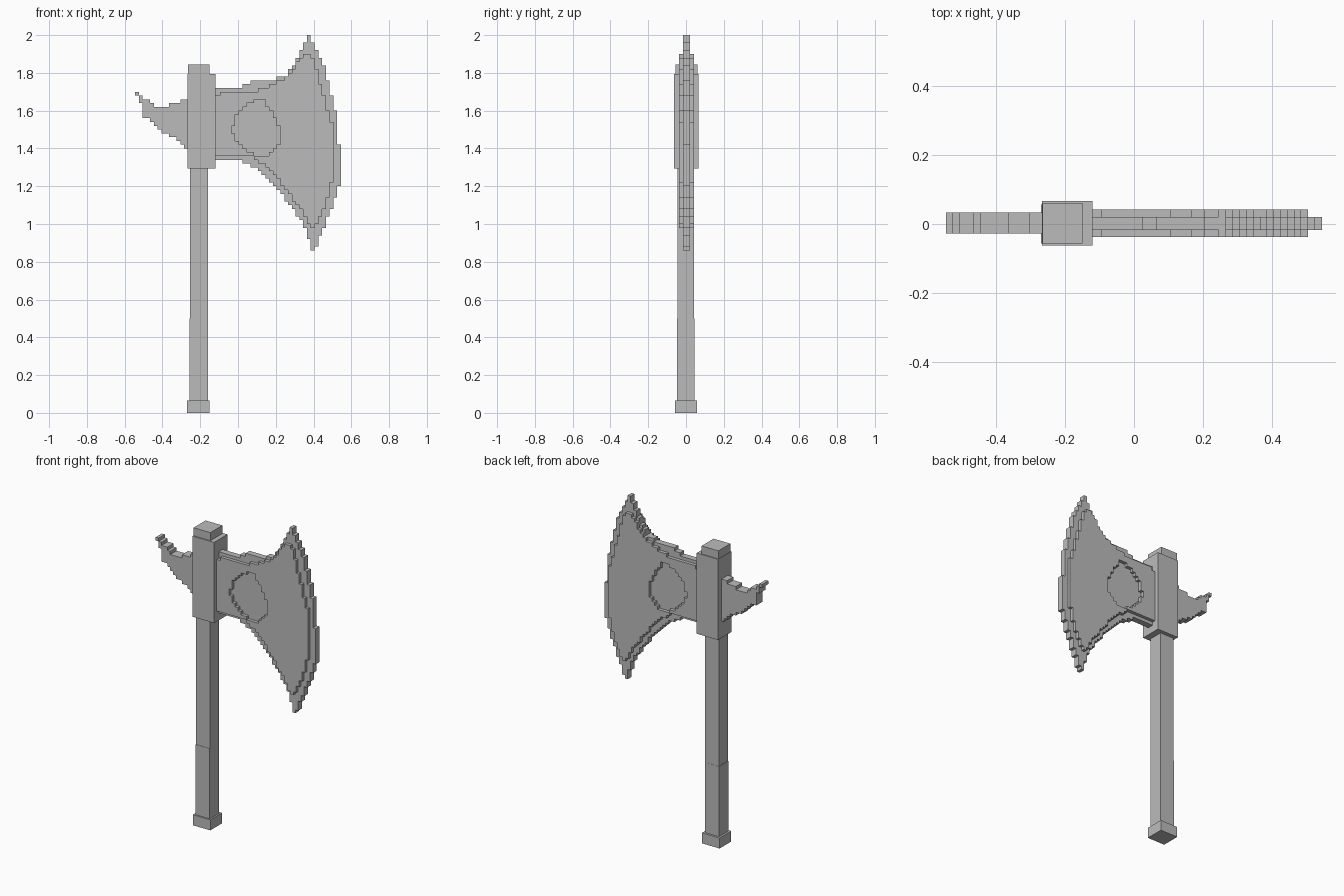
import bpy, bmesh

if "Cube" in bpy.data.objects:
    bpy.data.objects.remove(bpy.data.objects["Cube"])

STEP = 0.02  # size of one stair step

steel = bpy.data.materials.new("plain grey")
steel.diffuse_color = (0.5, 0.5, 0.5, 1)
steel.use_nodes = True
steel.node_tree.nodes["Principled BSDF"].inputs["Base Color"].default_value = steel.diffuse_color


def make_object(name, bm):
    bmesh.ops.recalc_face_normals(bm, faces=bm.faces)
    mesh = bpy.data.meshes.new(name)
    bm.to_mesh(mesh)
    bm.free()
    mesh.materials.append(steel)
    obj = bpy.data.objects.new(name, mesh)
    bpy.context.collection.objects.link(obj)
    return obj


def box(name, x0, x1, y0, y1, z0, z1):
    bm = bmesh.new()
    bmesh.ops.create_cube(bm, size=1)
    for v in bm.verts:
        v.co.x = x1 if v.co.x > 0 else x0
        v.co.y = y1 if v.co.y > 0 else y0
        v.co.z = z1 if v.co.z > 0 else z0
    return make_object(name, bm)


def lerp(points, x):
    for (xa, za), (xb, zb) in zip(points, points[1:]):
        if x <= xb:
            return za + (zb - za) * max(0, (x - xa) / (xb - xa))
    return points[-1][1]


def stepped_plate(name, top, bottom, x0, x1, y0, y1):
    """Plate whose upper and lower outlines are cut into square stair steps."""
    snap = lambda z: round(z / STEP) * STEP
    upper, lower = [], []
    for i in range(round((x1 - x0) / STEP)):
        xa, xb = x0 + i * STEP, x0 + (i + 1) * STEP
        xm = (xa + xb) / 2
        hi, lo = snap(lerp(top, xm)), snap(lerp(bottom, xm))
        hi = max(hi, lo + STEP)
        for line, z in ((upper, hi), (lower, lo)):
            if line and abs(line[-1][1] - z) < 1e-6:
                line[-1] = (xb, z)          # extend the flat run
            else:
                line += [(xa, z), (xb, z)]
    bm = bmesh.new()
    face = bm.faces.new([bm.verts.new((x, y0, z)) for x, z in upper + lower[::-1]])
    ext = bmesh.ops.extrude_face_region(bm, geom=[face])
    moved = [g for g in ext["geom"] if isinstance(g, bmesh.types.BMVert)]
    bmesh.ops.translate(bm, verts=moved, vec=(0, y1 - y0, 0))
    return make_object(name, bm)


# Handle, grip and pommel
box("handle", -0.255, -0.16, -0.045, 0.043, 0.06, 1.31)
box("grip", -0.258, -0.161, -0.047, 0.044, 0.06, 0.5)
box("pommel", -0.27, -0.15, -0.057, 0.057, 0, 0.065)

# Socket block with its smaller cap
box("head_socket", -0.267, -0.12, -0.063, 0.067, 1.295, 1.795)
box("socket_cap", -0.265, -0.15, -0.056, 0.061, 1.79, 1.845)

# Thin cutting layer of the blade
stepped_plate(
    "blade_edge",
    [(-0.135, 1.72), (0.02, 1.73), (0.04, 1.745), (0.2, 1.77), (0.26, 1.79), (0.295, 1.85),
     (0.335, 1.93), (0.375, 2.0), (0.395, 1.97), (0.415, 1.92), (0.455, 1.83),
     (0.495, 1.69), (0.515, 1.61), (0.535, 1.42)],
    [(-0.135, 1.335), (0.01, 1.335), (0.1, 1.30), (0.15, 1.25), (0.2, 1.2), (0.28, 1.09),
     (0.34, 1.01), (0.375, 0.93), (0.39, 0.86), (0.415, 0.87), (0.43, 0.92),
     (0.475, 1.03), (0.515, 1.14), (0.535, 1.21)],
    -0.135, 0.545, -0.017, 0.021)

# Thick body of the blade
body = stepped_plate(
    "blade_body",
    [(-0.135, 1.685), (0.0, 1.70), (0.11, 1.71), (0.2, 1.745), (0.26, 1.775), (0.3, 1.83),
     (0.34, 1.89), (0.38, 1.9), (0.395, 1.87), (0.42, 1.80), (0.455, 1.68), (0.495, 1.54)],
    [(-0.135, 1.36), (0.05, 1.36), (0.1, 1.34), (0.15, 1.30), (0.2, 1.25), (0.28, 1.15),
     (0.36, 1.04), (0.39, 0.98), (0.41, 0.98), (0.435, 1.03), (0.475, 1.14), (0.495, 1.22)],
    -0.135, 0.505, -0.037, 0.042)

# Diamond recess cut through the body, showing the thin layer beneath
cutter = stepped_plate(
    "recess_cutter",
    [(-0.025, 1.52), (0.0, 1.59), (0.05, 1.63), (0.1, 1.66), (0.13, 1.665), (0.165, 1.61),
     (0.2, 1.54), (0.22, 1.51)],
    [(-0.025, 1.48), (0.0, 1.43), (0.04, 1.39), (0.09, 1.37), (0.15, 1.365), (0.195, 1.39),
     (0.22, 1.43)],
    -0.035, 0.225, -0.2, 0.2)
cutter.hide_render = True
mod = body.modifiers.new("recess", 'BOOLEAN')
mod.operation, mod.solver, mod.object = 'DIFFERENCE', 'EXACT', cutter
bpy.context.view_layer.objects.active = body
body.select_set(True)
bpy.ops.object.modifier_apply(modifier=mod.name)
bpy.data.objects.remove(cutter)

# Curved spike behind the socket
stepped_plate(
    "back_spike",
    [(-0.545, 1.705), (-0.52, 1.69), (-0.5, 1.67), (-0.44, 1.63), (-0.38, 1.625),
     (-0.35, 1.645), (-0.3, 1.65), (-0.27, 1.67)],
    [(-0.535, 1.69), (-0.515, 1.64), (-0.495, 1.57), (-0.44, 1.52), (-0.36, 1.465),
     (-0.3, 1.43), (-0.27, 1.405)],
    -0.545, -0.245, -0.028, 0.033)
